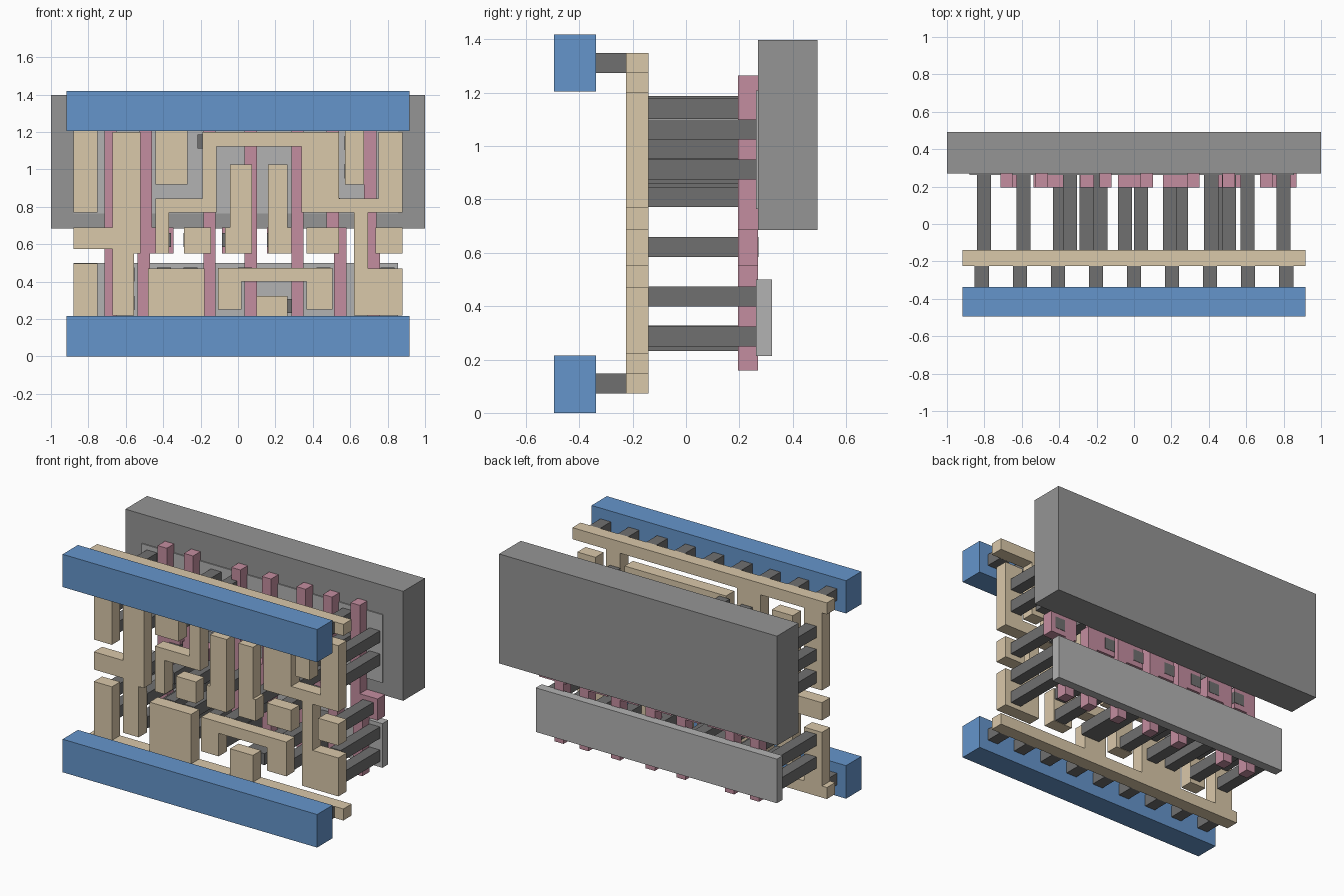
import bpy, bmesh


def material(name, rgb):
    m = bpy.data.materials.new(name)
    m.diffuse_color = (*rgb, 1)
    return m


BLUE = material("rail_blue", (0.13, 0.30, 0.60))
TAN = material("wire_tan", (0.70, 0.58, 0.40))
PINK = material("gate_pink", (0.55, 0.27, 0.35))
DARK = material("contact_dark", (0.16, 0.16, 0.16))
GREY = material("well_grey", (0.30, 0.30, 0.30))
LIGHT = material("strip_grey", (0.45, 0.45, 0.45))


def extrude(name, outline, y0, y1, mat):
    """Extrude an x-z outline from y0 to y1."""
    bm = bmesh.new()
    face = bm.faces.new([bm.verts.new((x, y0, z)) for x, z in outline])
    grown = bmesh.ops.extrude_face_region(bm, geom=[face])["geom"]
    verts = [v for v in grown if isinstance(v, bmesh.types.BMVert)]
    bmesh.ops.translate(bm, vec=(0, y1 - y0, 0), verts=verts)
    bmesh.ops.recalc_face_normals(bm, faces=bm.faces[:])
    me = bpy.data.meshes.new(name)
    bm.to_mesh(me)
    bm.free()
    me.materials.append(mat)
    ob = bpy.data.objects.new(name, me)
    bpy.context.collection.objects.link(ob)
    return ob


def box(name, x0, x1, z0, z1, y0, y1, mat):
    return extrude(name, [(x0, z0), (x1, z0), (x1, z1), (x0, z1)], y0, y1, mat)


WIRE = (-0.225, -0.14, TAN)
W = 0.0375  # half width of a square contact

# Front power rails with their connecting pegs
for side, z0, z1, zc in (("lower", 0, 0.215, 0.111), ("upper", 1.205, 1.418, 1.311)):
    box(side + "_rail", -0.916, 0.916, z0, z1, -0.495, -0.337, BLUE)
    for k in range(-4, 5):
        x = k * 0.2035
        box(side + "_rail_peg", x - W, x + W, zc - W, zc + W, -0.337, -0.225, DARK)

# Upper wire bar with its hanging tabs
extrude("upper_wire_bar", [
    (-0.916, 1.349), (-0.916, 1.274), (-0.88, 1.274), (-0.88, 0.77), (-0.75, 0.77), (-0.75, 1.274),
    (-0.44, 1.274), (-0.44, 0.92), (-0.27, 0.92), (-0.27, 1.274),
    (0.573, 1.274), (0.573, 0.92), (0.673, 0.92), (0.673, 1.274),
    (0.916, 1.274), (0.916, 1.349)], *WIRE)

# Lower wire bar with its standing tabs
extrude("lower_wire_bar", [
    (-0.916, 0.073), (0.916, 0.073), (0.916, 0.148), (0.265, 0.148), (0.265, 0.322),
    (0.10, 0.322), (0.10, 0.148), (-0.18, 0.148), (-0.18, 0.47), (-0.48, 0.47),
    (-0.48, 0.148), (-0.75, 0.148), (-0.75, 0.497), (-0.88, 0.497), (-0.88, 0.148),
    (-0.916, 0.148)], *WIRE)

# Left tall wire with side branch
extrude("left_wire", [
    (-0.67, 0.22), (-0.557, 0.22), (-0.557, 0.55), (-0.52, 0.55), (-0.52, 1.2),
    (-0.67, 1.2), (-0.67, 0.69), (-0.88, 0.69), (-0.88, 0.575), (-0.67, 0.575)], *WIRE)

# Long winding wire
extrude("winding_wire", [
    (-0.44, 0.55), (-0.37, 0.55), (-0.37, 0.77), (-0.115, 0.77), (-0.115, 1.122),
    (0.34, 1.122), (0.34, 0.77), (0.62, 0.77), (0.62, 0.22), (0.88, 0.22),
    (0.88, 0.47), (0.695, 0.47), (0.695, 0.77), (0.88, 0.77), (0.88, 1.2),
    (0.75, 1.2), (0.75, 0.845), (0.54, 0.845), (0.54, 1.2), (-0.19, 1.2),
    (-0.19, 0.845), (-0.44, 0.845)], *WIRE)

# Arch wire and small wires
extrude("arch_wire", [
    (-0.107, 0.25), (0.018, 0.25), (0.018, 0.40), (0.365, 0.40), (0.365, 0.25),
    (0.505, 0.25), (0.505, 0.473), (-0.107, 0.473)], *WIRE)
extrude("centre_left_wire", [
    (-0.07, 0.55), (0.075, 0.55), (0.075, 1.025), (-0.043, 1.025), (-0.043, 0.69),
    (-0.07, 0.69)], *WIRE)
extrude("centre_right_wire", [
    (0.16, 0.55), (0.285, 0.55), (0.285, 0.69), (0.265, 0.69), (0.265, 1.025),
    (0.16, 1.025)], *WIRE)
for x0, x1 in ((-0.29, -0.145), (0.365, 0.54), (0.735, 0.88)):
    box("small_wire", x0, x1, 0.55, 0.69, *WIRE)

# Gate strips: upper centre, lower centre, pad start and end
H = 0.033
ZP0, ZP1 = 0.55, 0.69
for xu, xl, a, b in ((-0.682, -0.682, -0.715, -0.555), (-0.493, -0.503, -0.536, -0.345),
                     (-0.152, -0.152, -0.29, -0.119), (0.068, 0.068, -0.085, 0.101),
                     (0.318, 0.318, 0.155, 0.351), (0.507, 0.546, 0.375, 0.579),
                     (0.707, 0.725, 0.674, 0.868)):
    outline = [(xl - H, 0.158), (xl + H, 0.158), (xl + H, ZP0), (b, ZP0), (b, ZP1),
               (xu + H, ZP1), (xu + H, 1.265), (xu - H, 1.265), (xu - H, ZP1),
               (a, ZP1), (a, ZP0), (xl - H, ZP0)]
    clean = [p for i, p in enumerate(outline) if abs(p[0] - outline[i - 1][0])
             + abs(p[1] - outline[i - 1][1]) > 1e-4]
    extrude("gate_strip", clean, 0.195, 0.27, PINK)

# Long contacts between wires and the back layers: x, heights
for x, heights in (
        (-0.803, (0.29, 0.437, 0.845, 0.99, 1.14)),
        (-0.59, (0.285, 0.437, 0.622, 0.915, 1.06)),
        (-0.395, (0.285, 0.437, 0.622)),
        (-0.342, (0.99, 1.14)),
        (-0.255, (0.285, 0.437, 0.622)),
        (-0.18, (1.15,)),
        (-0.048, (0.29, 0.622)),
        (0.037, (0.437,)),
        (0.193, (0.27, 0.622)),
        (0.252, (0.27,)),
        (0.413, (0.622, 0.895, 1.06)),
        (0.457, (0.29, 0.437)),
        (0.507, (0.81,)),
        (0.607, (0.99, 1.14)),
        (0.80, (0.287, 0.437, 0.622, 0.912, 1.062))):
    for z in heights:
        box("long_contact", x - W, x + W, z - W, z + W, -0.14, 0.272, DARK)

# Back layers
box("back_well", -1, 1, 0.685, 1.397, 0.27, 0.493, GREY)
box("upper_strip", -0.88, 0.855, 0.765, 1.208, 0.263, 0.32, LIGHT)
box("lower_strip", -0.88, 0.855, 0.213, 0.5, 0.263, 0.323, LIGHT)
